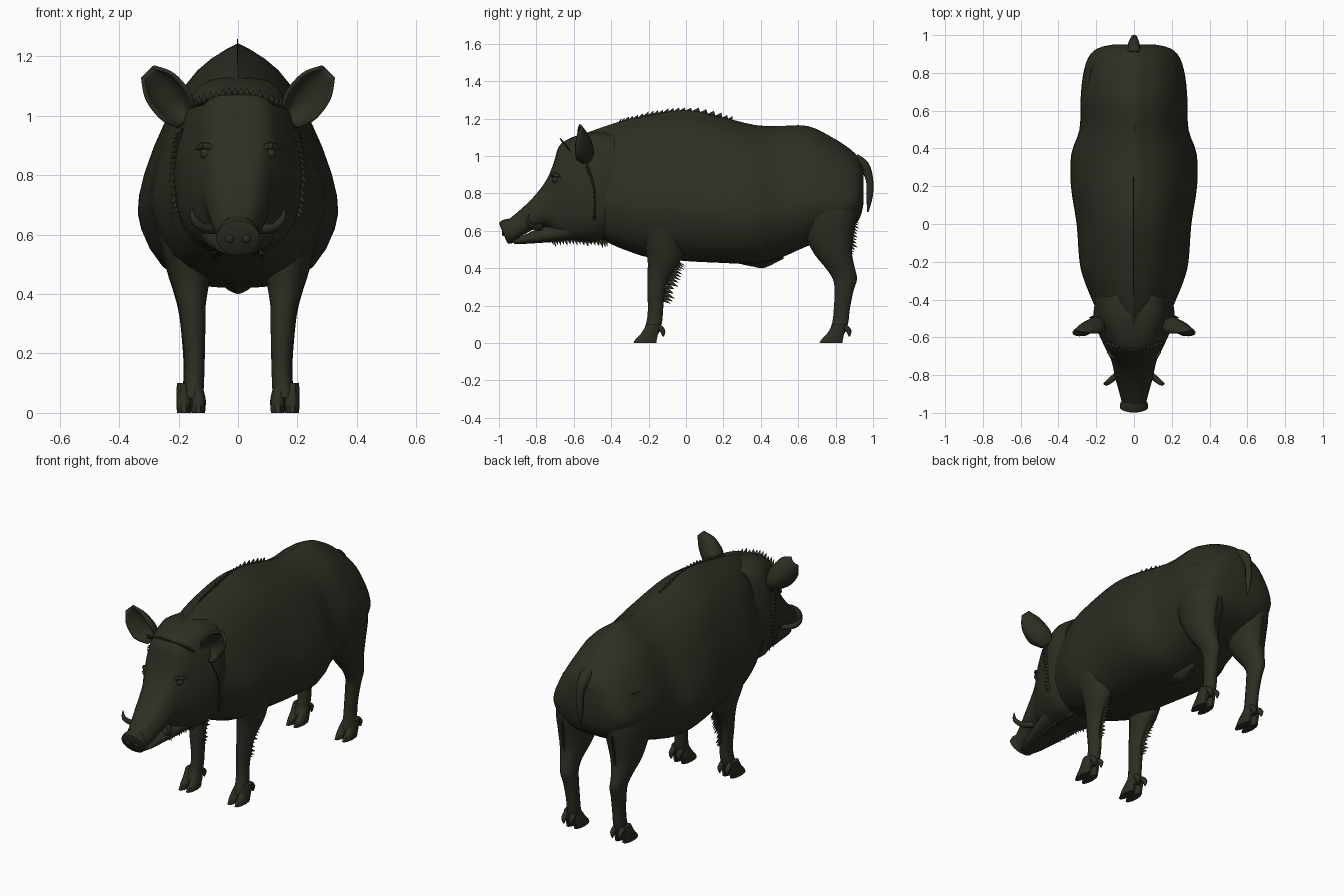
import bpy, bmesh, math, random
from mathutils import Vector

if "Cube" in bpy.data.objects:
    bpy.data.objects.remove(bpy.data.objects["Cube"])
random.seed(4)

hide = bpy.data.materials.new("dark olive brown")
hide.diffuse_color = (0.028, 0.027, 0.017, 1)
hide.use_nodes = True
hide.node_tree.nodes["Principled BSDF"].inputs["Base Color"].default_value = hide.diffuse_color


def make(name, verts, faces, mirror=False, thick=0, fix=True):
    me = bpy.data.meshes.new(name)
    me.from_pydata([tuple(v) for v in verts], [], faces)
    if fix:
        bm = bmesh.new()
        bm.from_mesh(me)
        bmesh.ops.recalc_face_normals(bm, faces=bm.faces)
        bm.to_mesh(me)
        bm.free()
    me.polygons.foreach_set("use_smooth", [True] * len(me.polygons))
    me.set_sharp_from_angle(angle=math.radians(50))
    me.materials.append(hide)
    ob = bpy.data.objects.new(name, me)
    bpy.context.collection.objects.link(ob)
    if thick:
        ob.modifiers.new("Solidify", 'SOLIDIFY').thickness = thick
    if mirror:
        ob.modifiers.new("Mirror", 'MIRROR').use_mirror_merge = False
    return ob


def smooth_rows(rows, n=3):
    """Catmull-Rom refinement of a table of section parameters."""
    out = []
    for i in range(len(rows) - 1):
        a, b, c, d = (rows[max(i - 1, 0)], rows[i], rows[i + 1], rows[min(i + 2, len(rows) - 1)])
        for k in range(n):
            t = k / n
            out.append([q + 0.5 * t * (r - p + t * (2*p - 5*q + 4*r - s + t * (3*(q - r) + s - p)))
                        for p, q, r, s in zip(a, b, c, d)])
    return out + [list(rows[-1])]


def loft(name, rings, mirror=False):
    n = len(rings[0])
    faces = [(i*n + j, i*n + (j+1) % n, (i+1)*n + (j+1) % n, (i+1)*n + j)
             for i in range(len(rings) - 1) for j in range(n)]
    faces += [tuple(range(n)), tuple(range((len(rings)-1)*n, len(rings)*n))]
    return make(name, [v for r in rings for v in r], faces, mirror)


def sections(name, rows, prof):
    """Loft along y: rows are (y, bottom, top, half width), prof is a unit half outline."""
    half = smooth_rows(prof, 2)
    full = half + [(-x, z) for x, z in half[-2:0:-1]]
    return loft(name, [[(x*w, y, zb + z*(zt - zb)) for x, z in full]
                       for y, zb, zt, w in smooth_rows(rows)])


def limb(name, rows, n=14, steps=3):
    """Mirrored loft along z: rows are (z, x, y, radius x, radius y)."""
    return loft(name, [[(x + rx*math.cos(2*math.pi*k/n), y + ry*math.sin(2*math.pi*k/n), z)
                        for k in range(n)] for z, x, y, rx, ry in smooth_rows(rows, steps)], True)


def tube(name, rows, mirror=False, n=8):
    """Tapered tube: rows are (x, y, z, radius)."""
    rows = smooth_rows(rows)
    rings = []
    for i, (x, y, z, r) in enumerate(rows):
        d = Vector(rows[min(i+1, len(rows)-1)][:3]) - Vector(rows[max(i-1, 0)][:3])
        u = d.cross(Vector((0.6, 0.5, 0.1))).normalized()
        v = d.cross(u).normalized()
        rings.append([Vector((x, y, z)) + r*(u*math.cos(2*math.pi*k/n) + v*math.sin(2*math.pi*k/n))
                      for k in range(n)])
    return loft(name, rings, mirror)


def tufts(name, path, direction, length, count, mirror=False):
    """Row of flat bristles along a path, all swept in one direction."""
    pts = [Vector(p) for p in smooth_rows(path, count)]
    d = Vector(direction).normalized()
    verts, faces = [], []
    for a, b in zip(pts, pts[1:]):
        e = (b - a) * 0.3
        k = len(verts)
        verts += [a - e - d*0.015, b + e - d*0.015, (a + b)/2 + d*length*random.uniform(0.6, 1)]
        faces.append((k, k+1, k+2))
    return make(name, verts, faces, mirror, 0.004, False)


# Torso with a ridged back
sections("body", [
    (-.54, .60, 1.12, .16), (-.4, .53, 1.17, .22), (-.3, .49, 1.195, .26), (-.2, .46, 1.215, .285),
    (0, .44, 1.245, .30), (.2, .43, 1.205, .33), (.37, .425, 1.165, .328), (.5, .455, 1.16, .285),
    (.65, .52, 1.16, .28), (.78, .56, 1.10, .268), (.88, .61, 1.035, .24), (.93, .67, .98, .19),
    (.95, .75, .93, .11)],
    [(0, 1), (.3, .935), (.6, .82), (.86, .6), (1, .4), (.98, .26), (.76, .09), (.38, .005), (0, 0)])
# Belly bump
sections("belly_bump", [(.30, .42, .47, .02), (.36, .408, .48, .06), (.42, .402, .49, .06), (.52, .45, .5, .02)],
         [(0, 1), (1, .6), (.5, .15), (0, 0)])

# Head, lower jaw and snout
round_box = [(0, 1), (.45, .985), (.75, .88), (.95, .62), (1, .4), (.88, .16), (.5, .02), (0, 0)]
sections("head", [
    (-.38, .58, 1.12, .20), (-.48, .54, 1.13, .215), (-.56, .54, 1.115, .195), (-.63, .55, 1.09, .165),
    (-.68, .56, 1.05, .14), (-.71, .59, .955, .125), (-.75, .62, .865, .113), (-.82, .605, .775, .098),
    (-.9, .56, .70, .076), (-.95, .54, .66, .063)], round_box)
sections("lower_jaw", [(-.6, .55, .70, .13), (-.7, .54, .64, .105), (-.78, .535, .615, .085),
                       (-.86, .53, .58, .065), (-.92, .53, .55, .04)], round_box)
loft("snout_disc", [[(rx*math.cos(k*math.pi/10), y - .42*rz*math.sin(k*math.pi/10),
                      z + rz*math.sin(k*math.pi/10)) for k in range(20)]
                    for y, z, rx, rz in [(-.925, .605, .06, .06), (-.952, .596, .073, .062),
                                         (-.973, .588, .074, .058), (-.978, .587, .062, .048)]])
tube("nostril", [(.028, -.97, .587, .015), (.028, -.978, .587, .015), (.028, -.985, .587, .009)], True)
tube("tusk", [(.07, -.78, .62, .018), (.115, -.82, .622, .016), (.148, -.845, .65, .012),
              (.157, -.84, .69, .002)], True)

# Eyes and brows
tube("eye", [(.095, -.685, .872, .012), (.112, -.70, .872, .02), (.122, -.71, .87, .008)], True)
tube("brow", [(.075, -.715, .885, .006), (.11, -.705, .90, .013), (.14, -.675, .89, .006)], True)

# Cupped ears
base, tip, across = Vector((.17, -.525, .985)), Vector((.305, -.565, 1.15)), Vector((.72, -.1, -.69))
rows = smooth_rows([(0, .04, .03), (.25, .066, .055), (.5, .071, .05), (.75, .062, .035), (1, .03, .01)])
verts = [base.lerp(tip, t) + across*w*math.sin(a) + Vector((0, 1, 0))*(d*(2*math.cos(a) - 1))*.8
         for t, w, d in rows for a in [math.radians(-90 + 22.5*j) for j in range(9)]]
faces = [(i*9+j, i*9+j+1, i*9+j+10, i*9+j+9) for i in range(len(rows)-1) for j in range(8)]
make("ear", verts, faces, True, 0.012)

# Legs
limb("front_leg", [
    (.85, .18, -.12, .07, .12), (.7, .20, -.12, .085, .14), (.56, .18, -.12, .08, .115),
    (.45, .163, -.115, .066, .093), (.36, .155, -.145, .046, .063), (.28, .15, -.16, .04, .048),
    (.18, .146, -.163, .034, .042), (.11, .148, -.17, .034, .043), (.05, .155, -.19, .038, .045)])
limb("hind_leg", [
    (.88, .13, .74, .11, .17), (.7, .15, .755, .12, .165), (.58, .16, .765, .10, .135),
    (.48, .165, .785, .075, .105), (.4, .165, .825, .05, .08), (.34, .16, .85, .04, .066),
    (.28, .155, .845, .037, .052), (.18, .15, .833, .034, .044), (.11, .15, .825, .034, .044),
    (.05, .155, .805, .038, .045)])
for leg, y in (("front", -.17), ("hind", .825)):
    for side, x in (("inner", .134), ("outer", .182)):
        limb(f"{leg}_hoof_{side}", [(.10, x + .006, y - .005, .018, .035), (.05, x, y - .025, .025, .048),
                                    (.02, x, y - .043, .025, .06), (0, x, y - .05, .023, .064)], 10, 2)
        tube(f"{leg}_dewclaw_{side}", [(x, y + .02, .09, .014), (x, y + .045, .065, .015),
                                       (x, y + .048, .035, .004)], True)

# Tail
tube("tail", [(0, .90, .98, .035), (0, .95, .945, .032), (0, .98, .88, .02), (0, .982, .79, .018),
              (0, .972, .70, .004)])

# Bristles: mane, brow fringe, cheeks, jaw and legs
tufts("mane", [(0, -.36, 1.185), (0, -.2, 1.22), (0, 0, 1.245), (0, .25, 1.195)], (0, .6, 1), .025, 7)
tufts("forehead_fringe", [(-.15, -.63, 1.04), (0, -.665, 1.075), (.15, -.63, 1.04)], (0, -.6, 1), .03, 8)
tufts("cheek_bristles", [(.19, -.53, .95), (.215, -.49, .82), (.205, -.49, .66)], (1, -.5, -.6), .03, 8, True)
tufts("jaw_bristles", [(.05, -.72, .545), (.07, -.58, .55), (.08, -.42, .535)], (0, .3, -1), .035, 9, True)
tufts("front_leg_bristles", [(.16, -.03, .43), (.155, -.075, .35), (.15, -.115, .22)], (.1, 1, -.5), .05, 7, True)
tufts("hind_leg_bristles", [(.16, .895, .66), (.165, .89, .57), (.165, .875, .48)], (.1, 1, -.5), .04, 6, True)
